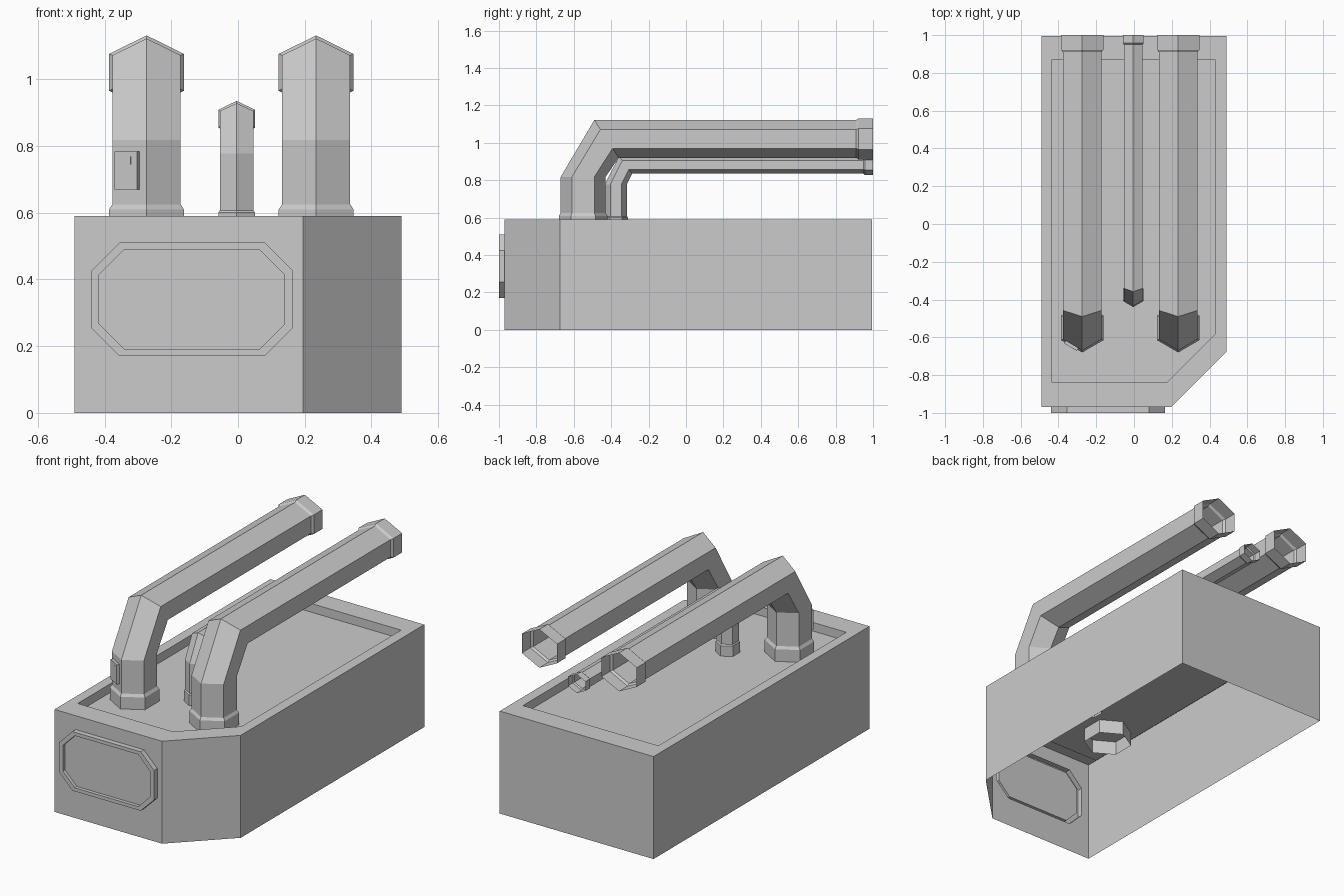
import bpy, bmesh
from mathutils import Vector, Matrix

if "Cube" in bpy.data.objects:
    bpy.data.objects.remove(bpy.data.objects["Cube"])


def finish(bm, name):
    bmesh.ops.recalc_face_normals(bm, faces=bm.faces)
    me = bpy.data.meshes.new(name)
    bm.to_mesh(me)
    bm.free()
    ob = bpy.data.objects.new(name, me)
    bpy.context.collection.objects.link(ob)
    return ob


def ring(bm, pts):
    return [bm.verts.new(p) for p in pts]


def bridge(bm, a, b, skip=()):
    n = len(a)
    for i in range(n):
        if i not in skip:
            bm.faces.new((a[i], a[(i + 1) % n], b[(i + 1) % n], b[i]))


def footprint(x0, x1, y0, y1, c, z):
    # rectangle with the front right corner cut off
    return [(x0, y0, z), (x1 - c, y0, z), (x1, y0 + c, z), (x1, y1, z), (x0, y1, z)]


def octagon(x0, x1, z0, z1, c, y):
    return [(x0 + c, y, z0), (x1 - c, y, z0), (x1, y, z0 + c), (x1, y, z1 - c),
            (x1 - c, y, z1), (x0 + c, y, z1), (x0, y, z1 - c), (x0, y, z0 + c)]


# housing: hollow shell, open below, sunken roof, raised front panel
bm = bmesh.new()
base = ring(bm, footprint(-.49, .49, -.97, .995, .295, 0))
top = ring(bm, footprint(-.49, .49, -.97, .995, .295, .59))
rim = ring(bm, footprint(-.433, .43, -.84, .87, .257, .59))
floor = ring(bm, footprint(-.433, .43, -.84, .87, .257, .54))
bridge(bm, base, top, skip=(0,))
bridge(bm, top, rim)
bridge(bm, rim, floor)
bm.faces.new(floor)
oct_in = [ring(bm, octagon(*o)) for o in (
    (-.44, .165, .17, .51, .085, -.97), (-.44, .165, .17, .51, .085, -1.0),
    (-.416, .14, .19, .49, .076, -1.0), (-.416, .14, .19, .49, .076, -.98))]
for a, b in zip(oct_in, oct_in[1:]):
    bridge(bm, a, b)
bm.faces.new(oct_in[-1])
# front wall around the panel: corner triangles and side strips
o = oct_in[0]
corners = [base[0], base[1], top[1], top[0]]
for i in range(4):
    p, q = corners[i], corners[(i + 1) % 4]
    bm.faces.new((p, q, o[2 * i + 1], o[2 * i]))
    bm.faces.new((q, o[(2 * i + 2) % 8], o[2 * i + 1]))
finish(bm, "housing")


def pipe(name, cx, sections):
    # each section: outer (y, z), inner (y, z), half width -> six-sided ring
    bm = bmesh.new()
    prev = None
    for outer, inner, hw in sections:
        a, b = Vector((cx, *outer)), Vector((cx, *inner))
        side = Vector((hw, 0, 0))
        q1, q3 = a.lerp(b, .25), a.lerp(b, .75)
        cur = ring(bm, [a, q1 + side, q3 + side, b, q3 - side, q1 - side])
        if prev:
            bridge(bm, prev, cur)
        prev = cur
    return finish(bm, name)


# two large exhaust pipes with a collar at each open end
large = [((-.68, .46), (-.42, .46), .112), ((-.68, .61), (-.42, .61), .112),
         ((-.67, .625), (-.43, .625), .102), ((-.67, .818), (-.43, .818), .102),
         ((-.49, 1.122), (-.36, .92), .102), ((.91, 1.122), (.91, .92), .102),
         ((.922, 1.131), (.922, .91), .112), ((1, 1.131), (1, .91), .112)]
for name, cx in (("left_pipe", -.274), ("right_pipe", .234)):
    pipe(name, cx, large)

# small middle pipe
small = [((-.44, .48), (-.31, .48), .055), ((-.44, .6), (-.31, .6), .055),
         ((-.434, .607), (-.316, .607), .05), ((-.434, .778), (-.316, .778), .05),
         ((-.358, .928), (-.288, .835), .05), ((.95, .928), (.95, .835), .05),
         ((.957, .935), (.957, .828), .055), ((1, .935), (1, .828), .055)]
pipe("middle_pipe", -.004, small)


# plate with small slots on the front left face of the left pipe
u = Vector((.102, -.06, 0)).normalized()
n = Vector((-.06, -.102, 0)).normalized()
frame = Matrix((u, n, (0, 0, 1))).transposed().to_4x4()
frame.translation = Vector((-.328, -.638, .726))


def plate_box(name, centre, size):
    bm = bmesh.new()
    bmesh.ops.create_cube(bm, size=1, matrix=frame @ Matrix.Translation(centre) @ Matrix.Diagonal((*size, 1)))
    finish(bm, name)


plate_box("pipe_plate", (0, .006, 0), (.078, .02, .113))
for i, (px, pz, h) in enumerate(((-.002, .027, .03), (.016, .03, .024), (.018, -.022, .05))):
    plate_box(f"plate_slot_{i + 1}", (px, .016, pz), (.003, .002, h))
